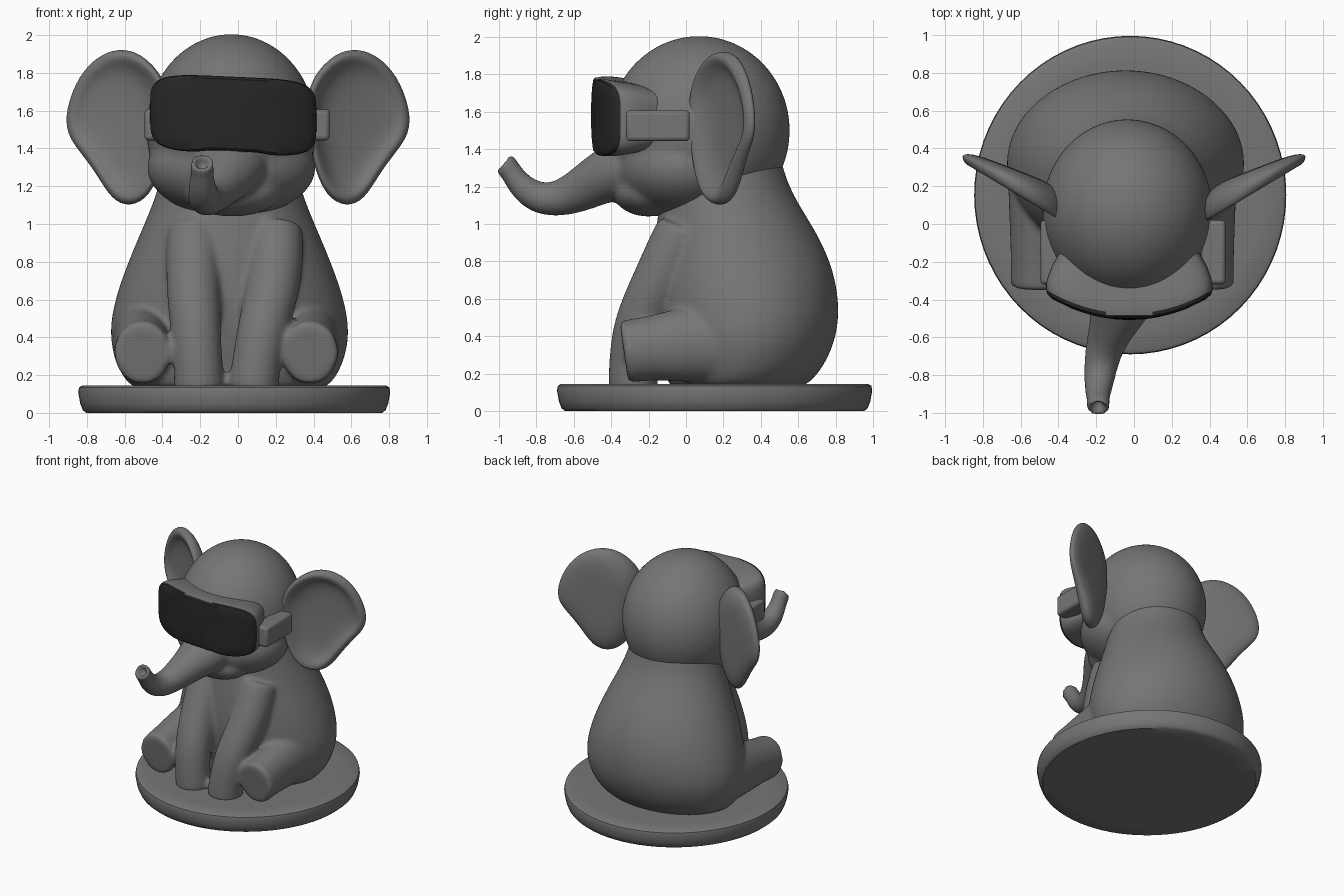
import bpy, bmesh
from math import sin, cos, pi, exp, radians
from mathutils import Vector, Matrix

cube = bpy.data.objects.get("Cube")
if cube:
    bpy.data.objects.remove(cube, do_unlink=True)


def material(name, value):
    m = bpy.data.materials.new(name)
    m.use_nodes = True
    colour = (value, value, value, 1)
    m.diffuse_color = colour
    m.node_tree.nodes["Principled BSDF"].inputs["Base Color"].default_value = colour
    return m


GREY = material("stone grey", 0.18)
DARK = material("dark visor", 0.02)


def finish(name, bm, sub=0):
    bmesh.ops.recalc_face_normals(bm, faces=bm.faces[:])
    mesh = bpy.data.meshes.new(name)
    bm.to_mesh(mesh)
    bm.free()
    mesh.materials.append(GREY)
    ob = bpy.data.objects.new(name, mesh)
    bpy.context.collection.objects.link(ob)
    mesh.polygons.foreach_set("use_smooth", [True] * len(mesh.polygons))
    if sub:
        ob.modifiers.new("Rounding", 'SUBSURF').levels = sub
    return ob


def skin(name, loops, sub=0):
    """Closed surface through a list of equally long point loops."""
    bm = bmesh.new()
    rows = [[bm.verts.new(p) for p in loop] for loop in loops]
    n = len(rows[0])
    for a, b in zip(rows, rows[1:]):
        for i in range(n):
            j = (i + 1) % n
            bm.faces.new((a[i], a[j], b[j], b[i]))
    bm.faces.new(rows[0])
    bm.faces.new(rows[-1])
    return finish(name, bm, sub)


def loft(name, rings, upright=False, hollow=False, seg=24, sub=2):
    """Elliptical rings (x, y, z, half width, half depth) along a path."""
    mids = [Vector(r[:3]) for r in rings]
    last = len(rings) - 1

    def ring(k, scale=1.0, push=0.0):
        t = (mids[min(k + 1, last)] - mids[max(k - 1, 0)]).normalized()
        if upright:
            t = Vector((0, 0, 1))
        side = Vector((1, 0, 0))
        side = (side - t * side.dot(t)).normalized()
        up = t.cross(side)
        a, b = rings[k][3] * scale, rings[k][4] * scale
        return [mids[k] + t * push + side * a * cos(2 * pi * i / seg)
                + up * b * sin(2 * pi * i / seg) for i in range(seg)]

    loops = [ring(0, 0.85)] + [ring(k) for k in range(last + 1)]
    if hollow:
        loops += [ring(last, 0.65), ring(last, 0.5, -0.07)]
    else:
        loops.append(ring(last, 0.85))
    return skin(name, loops, sub)


def ball(name, centre, radii):
    bm = bmesh.new()
    bmesh.ops.create_uvsphere(
        bm, u_segments=48, v_segments=32, radius=1,
        matrix=Matrix.Translation(centre) @ Matrix.Diagonal((*radii, 1)))
    return finish(name, bm)


def fuse(name, parts):
    """Merge overlapping parts into one softly blended skin."""
    bpy.ops.object.select_all(action='DESELECT')
    for p in parts:
        p.select_set(True)
    bpy.context.view_layer.objects.active = parts[0]
    bpy.ops.object.convert(target='MESH')
    bpy.ops.object.join()
    ob = bpy.context.view_layer.objects.active
    ob.name = name
    r = ob.modifiers.new("Fuse", 'REMESH')
    r.mode = 'VOXEL'
    r.voxel_size = 0.017
    r.use_smooth_shade = True
    s = ob.modifiers.new("Soften", 'SMOOTH')
    s.factor = 0.5
    s.iterations = 6
    return ob


def smooth_by_angle(ob, degrees):
    bpy.ops.object.select_all(action='DESELECT')
    ob.select_set(True)
    bpy.context.view_layer.objects.active = ob
    bpy.ops.object.shade_smooth_by_angle(angle=radians(degrees))


# Round base
base = loft("base", [(-0.02, 0.153, z, r * 0.98, r) for z, r in
                     ((0, 0.80), (0.015, 0.818), (0.05, 0.832), (0.11, 0.843),
                      (0.135, 0.838), (0.145, 0.82))], upright=True, seg=72, sub=0)
smooth_by_angle(base, 40)

# Torso: (height, middle y, half width, half depth)
torso = loft("torso", [(-0.045, y, z, a, b) for z, y, a, b in (
    (0.13, 0.27, 0.52, 0.37), (0.22, 0.31, 0.59, 0.42), (0.38, 0.325, 0.64, 0.48),
    (0.55, 0.32, 0.625, 0.505), (0.75, 0.305, 0.56, 0.49), (0.95, 0.27, 0.475, 0.435),
    (1.1, 0.23, 0.41, 0.375), (1.25, 0.2, 0.36, 0.33), (1.4, 0.2, 0.33, 0.3))],
    upright=True, seg=32)

# Front legs share one side profile and differ in how far they lean inwards
LEG = ((0.98, -0.01, 0.15), (0.7, -0.14, 0.145), (0.45, -0.265, 0.135),
       (0.25, -0.285, 0.128), (0.12, -0.28, 0.138))
legs = [loft("front_leg", [(x, y, z, r, r) for x, (z, y, r) in zip(xs, LEG)])
        for xs in ((-0.23, -0.24, -0.225, -0.21, -0.205),
                   (0.2, 0.2, 0.13, 0.095, 0.08))]

# Hind legs with flat soles
for s in (-1, 1):
    legs.append(loft("hind_leg", [(-0.062 + s * x, y, z, a, b) for x, y, z, a, b in (
        (0.43, 0.3, 0.38, 0.18, 0.23), (0.44, 0.05, 0.36, 0.16, 0.21),
        (0.445, -0.2, 0.335, 0.145, 0.172), (0.443, -0.29, 0.322, 0.15, 0.17),
        (0.443, -0.332, 0.316, 0.15, 0.168))]))
fuse("body", [torso] + legs)

# Head with cheeks, chin and raised trunk
trunk = loft("trunk", [
    (-0.03, -0.2, 1.33, 0.22, 0.2), (-0.05, -0.38, 1.29, 0.19, 0.155),
    (-0.11, -0.53, 1.2, 0.125, 0.125), (-0.16, -0.66, 1.135, 0.1, 0.1),
    (-0.18, -0.78, 1.13, 0.088, 0.09), (-0.19, -0.875, 1.19, 0.073, 0.075),
    (-0.19, -0.93, 1.27, 0.06, 0.058), (-0.19, -0.965, 1.32, 0.064, 0.064),
    (-0.19, -0.98, 1.333, 0.062, 0.062)], hollow=True)
fuse("head", [ball("skull", (-0.035, 0.07, 1.5), (0.45, 0.485, 0.505)),
              ball("cheeks", (-0.035, -0.02, 1.3), (0.445, 0.36, 0.265)),
              ball("chin", (-0.03, -0.2, 1.17), (0.26, 0.19, 0.13)), trunk])

# Ears: outline in (x, z), layered from the domed back to the dished front
EAR = ((0.36, 1.74), (0.48, 1.89), (0.6, 1.94), (0.73, 1.91), (0.85, 1.79),
       (0.92, 1.6), (0.91, 1.47), (0.84, 1.38), (0.75, 1.26), (0.67, 1.12),
       (0.57, 1.08), (0.46, 1.14), (0.39, 1.32), (0.36, 1.54))
LAYERS = ((0.4, 0.075), (0.75, 0.07), (0.95, 0.04), (1.0, 0.0), (0.95, -0.045),
          (0.85, -0.045), (0.72, 0.0), (0.4, 0.015))
for s, side in ((-1, "right"), (1, "left")):
    loops = []
    for k, depth in LAYERS:
        loop = []
        for px, pz in EAR:
            x = 0.62 + (px - 0.62) * k
            z = 1.54 + (pz - 1.54) * k
            thick = 1.5 - 1.8 * (x - 0.4)
            loop.append((s * x, 0.1 + 0.52 * (x - 0.42) + depth * thick, z))
        loops.append(loop)
    skin(side + "_ear", loops, sub=2)

# Headset: bowed rounded-rectangle layers, the front ones dark
SEG = 64


def soft(v):
    return abs(v) ** 0.42 * (1 if v > 0 else -1)


def headset_loop(k, depth):
    loop = []
    for i in range(SEG):
        a = 2 * pi * (i + 0.5) / SEG
        x, z = 0.44 * k * soft(cos(a)), 0.205 * k * soft(sin(a))
        if z < 0:
            z += 0.035 * k * exp(-(x / 0.13) ** 2)
        loop.append((x - 0.025, depth + 0.65 * x * x, 1.575 + z - 0.045 * x))
    return loop


FRONT = -0.475
headset = skin("headset", [headset_loop(k, d) for k, d in (
    (0.8, -0.2), (0.93, -0.33), (0.98, -0.4), (1.0, -0.44), (1.0, FRONT),
    (0.985, -0.495), (0.93, -0.505), (0.7, -0.508), (0.4, -0.508), (0.05, -0.508))])
headset.data.materials.append(DARK)
for f in headset.data.polygons:
    c = f.center
    if c.y - 0.65 * (c.x + 0.025) ** 2 < FRONT - 0.002:
        f.material_index = 1
smooth_by_angle(headset, 35)

# Strap mounts on the sides of the head
for s, side in ((-1, "right"), (1, "left")):
    bm = bmesh.new()
    bmesh.ops.create_cube(bm, size=1, matrix=Matrix.Translation(
        (s * 0.425 - 0.005, -0.15, 1.525)) @ Matrix.Diagonal((0.13, 0.34, 0.165, 1)))
    strap = finish(side + "_strap", bm)
    bevel = strap.modifiers.new("Rounded edges", 'BEVEL')
    bevel.width = 0.022
    bevel.segments = 3
    smooth_by_angle(strap, 50)
